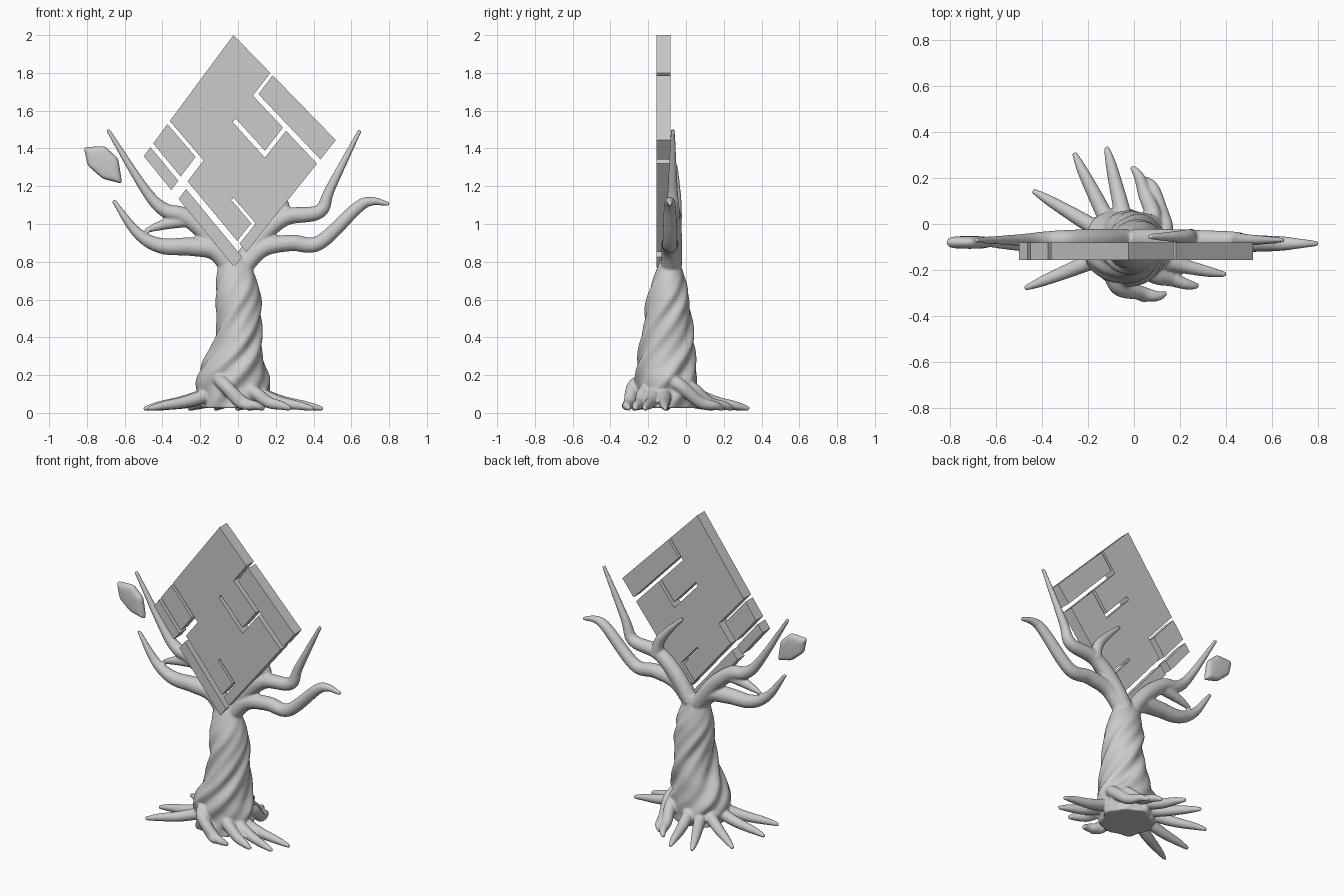
import bpy, bmesh, math
from mathutils import Vector

if "Cube" in bpy.data.objects:
    bpy.data.objects.remove(bpy.data.objects["Cube"])


def skin(name, rings):
    """Closed skin through equal-length vertex rings."""
    bm = bmesh.new()
    vs = [[bm.verts.new(p) for p in r] for r in rings]
    n = len(rings[0])
    for a, b in zip(vs, vs[1:]):
        for i in range(n):
            bm.faces.new((a[i], a[(i + 1) % n], b[(i + 1) % n], b[i]))
    bm.faces.new(vs[0][::-1])
    bm.faces.new(vs[-1])
    bmesh.ops.recalc_face_normals(bm, faces=bm.faces)
    me = bpy.data.meshes.new(name)
    bm.to_mesh(me)
    bm.free()
    ob = bpy.data.objects.new(name, me)
    bpy.context.collection.objects.link(ob)
    return ob


def spline(pts, steps=7):
    """Catmull-Rom through points of any dimension."""
    pts = [Vector(p) for p in pts]
    p = [2 * pts[0] - pts[1]] + pts + [2 * pts[-1] - pts[-2]]
    out = []
    for i in range(1, len(p) - 2):
        a, b, c, d = p[i - 1:i + 3]
        for s in range(steps):
            t = s / steps
            out.append(0.5 * (2 * b + (c - a) * t + (2 * a - 5 * b + 4 * c - d) * t * t
                              + (3 * b - a - 3 * c + d) * t ** 3))
    return out + [pts[-1]]


def tube(name, pts, r, power):
    """Round limb tapering to a tip; a higher power keeps it thick for longer."""
    path = spline(pts)
    last = len(path) - 1
    rings, side = [], None
    for i, p in enumerate(path):
        t = (path[min(i + 1, last)] - path[max(i - 1, 0)]).normalized()
        side = side or t.orthogonal()
        side = (side - t * side.dot(t)).normalized()
        up = t.cross(side)
        w = .011 + (r - .011) * (1 - (i / last) ** power)
        rings.append([p + w * (side * math.cos(a) + up * math.sin(a))
                      for a in (k * math.tau / 14 for k in range(14))])
    return skin(name, rings)


# Trunk: z, centre x, centre y, half width, half depth; twisted ridges added
levels = [(.025, -.03, -.10, .165, .16), (.16, -.03, -.10, .193, .163), (.25, -.025, -.105, .17, .158),
          (.35, -.005, -.10, .135, .148), (.47, .005, -.097, .12, .13), (.65, -.002, -.092, .118, .104),
          (.83, -.025, -.085, .078, .045)]


def trunk_ring(z, cx, cy, rx, ry):
    ring = []
    fade = max(0, min(1, (.78 - z) / .2))
    for k in range(72):
        a = k * math.tau / 72
        h = a - 6 * z
        m = .98 + fade * (.045 * math.cos(5 * h) + .04 * math.cos(8 * h + 1 + 2 * math.sin(3 * z)))
        ring.append((cx + rx * m * math.cos(a), cy + ry * m * math.sin(a), z))
    return ring


# interpolate the five values as a height-and-centre and a size spline
places = spline([lv[:3] for lv in levels])
sizes = spline([lv[3:] for lv in levels])
parts = [skin("tree", [trunk_ring(*p, *s) for p, s in zip(places, sizes)])]

# Branches: start radius, depth y, then x, z along the branch
branches = [
    (.055, -.085, [(-.03, .76), (-.12, .86), (-.25, .88), (-.41, .885), (-.535, .955), (-.66, 1.125)]),
    (.050, -.07, [(-.04, .78), (-.15, .93), (-.28, 1.04), (-.39, 1.075), (-.49, 1.18), (-.69, 1.50)]),
    (.034, -.07, [(-.26, 1.02), (-.38, 1.0), (-.49, .965)]),
    (.047, -.085, [(.02, .76), (.13, .87), (.28, .90), (.43, .90), (.63, 1.085), (.71, 1.12), (.80, 1.105)]),
    (.050, -.07, [(.01, .78), (.12, .93), (.25, 1.035), (.43, 1.065), (.49, 1.19), (.645, 1.495)]),
    (.034, -.055, [(.25, 1.02), (.235, 1.11), (.18, 1.19), (.065, 1.31)]),
]
for r, y, path in branches:
    parts.append(tube("branch", [(x, y, z) for x, z in path], r, 2.3))

# Roots: tip x, tip y, and how far (degrees) the root swirls round the trunk
roots = [(-.44, .145, 0), (-.26, .31, -8), (-.12, .335, 5), (-.01, .25, 55), (.05, .20, 80), (.45, -.11, 5),
         (.40, -.22, 10), (.28, -.27, 25), (.14, -.30, 80), (.07, -.315, 45), (-.475, -.28, 0), (-.50, -.10, 0)]
for x, y, swirl in roots:
    dx, dy = x + .03, y + .10
    d, ang, s = math.hypot(dx, dy), math.atan2(dy, dx), math.radians(swirl)
    z0 = .11 + .001 * swirl
    path = []
    for t, dist, z in ((0, .12, z0), (.35, .18, z0 * .75), (.7, .12 + d / 3, .056), (.88, .07 + .68 * d, .038), (1, d, .022)):
        a = ang - s * (1 - t)
        path.append((-.03 + dist * math.cos(a), -.10 + dist * math.sin(a), z))
    parts.append(tube("root", path, .037, 2.2))

# Fuse trunk, branches and roots into one organic skin
bpy.ops.object.select_all(action='DESELECT')
for p in parts:
    p.select_set(True)
tree = parts[0]
bpy.context.view_layer.objects.active = tree
bpy.ops.object.join()
fuse = tree.modifiers.new("fuse", 'REMESH')
fuse.mode, fuse.voxel_size, fuse.use_smooth_shade = 'VOXEL', .007, True
soften = tree.modifiers.new("soften", 'SMOOTH')
soften.factor, soften.iterations = .5, 4


# Panel: rectangles (u0, u1, v0, v1) on a diamond, u running down right, v down left
def diamond(u, v, y):
    return (-.024 + .542 * u - .475 * v - .063 * u * v, y, 2.0 - .556 * u - .641 * v - .032 * u * v)


panels = {
    "panel_top": (0, .36, 0, .71),
    "panel_right_strip": (.383, 1, 0, .152),
    "panel_small_square": (.36, .66, .185, .37),
    "panel_middle_left": (.36, .69, .40, .88),
    "panel_middle_right": (.69, 1, .185, .72),
    "panel_lower_block": (.69, .90, .74, .88),
    "panel_lower_edge": (.925, 1, .72, .88),
    "panel_bottom_strip": (.385, 1, .92, 1),
    "panel_left_square": (0, .30, .735, .895),
    "panel_left_strip": (0, .305, .925, 1),
}
for name, (u0, u1, v0, v1) in panels.items():
    corners = ((u0, v0), (u1, v0), (u1, v1), (u0, v1))
    skin(name, [[diamond(u, v, y) for u, v in corners] for y in (-.157, -.081)])

# Loose leaf beside the left branch tip: a pillowed hexagon, edges halved so its corners hold
corners = [(-.10, .10), (.01, .105), (.08, .04), (.10, -.09), (.0, -.065), (-.08, .005)]
outline = []
for (x, z), (p, q) in zip(corners, corners[1:] + corners[:1]):
    outline += [(x, z), ((3 * x + p) / 4, (3 * z + q) / 4), ((x + 3 * p) / 4, (z + 3 * q) / 4)]
leaf = skin("leaf", [[(-.715 + x * s, y, 1.305 + z * s) for x, z in outline]
                     for y, s in ((-.108, .7), (-.098, .95), (-.08, 1.05), (-.062, .95), (-.052, .7))])
leaf.modifiers.new("round", 'SUBSURF').levels = 2
leaf.modifiers["round"].render_levels = 2
for f in leaf.data.polygons:
    f.use_smooth = True
